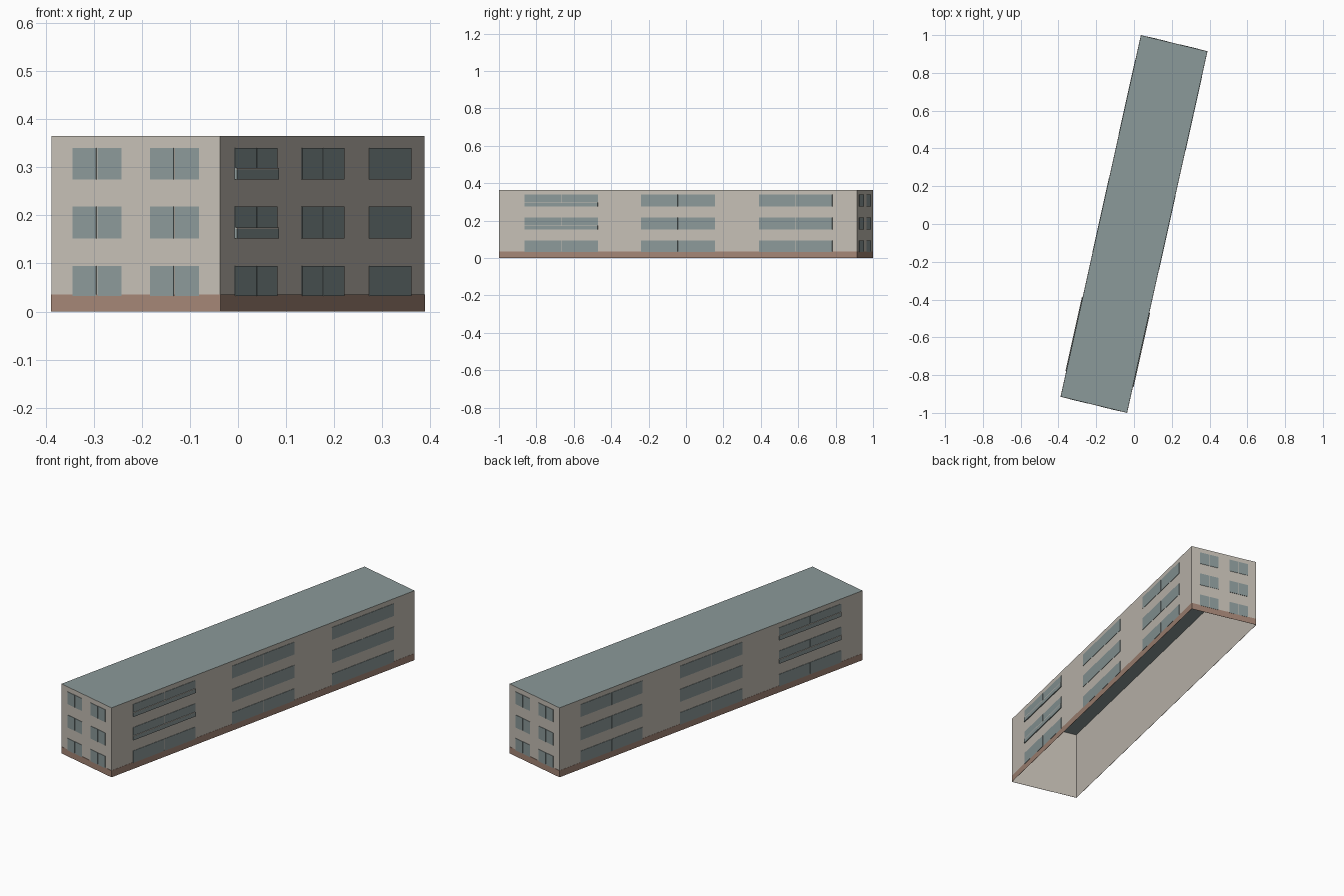
import bpy
import bmesh
from mathutils import Vector

cube = bpy.data.objects.get("Cube")
if cube:
    bpy.data.objects.remove(cube, do_unlink=True)


def material(name, rgb):
    mat = bpy.data.materials.new(name)
    mat.use_nodes = True
    mat.diffuse_color = (*rgb, 1)
    mat.node_tree.nodes["Principled BSDF"].inputs["Base Color"].default_value = (*rgb, 1)
    return mat


PLASTER = material("plaster beige", (0.56, 0.52, 0.46))
GREY = material("slate grey", (0.26, 0.32, 0.32))
BRICK = material("brick brown", (0.37, 0.235, 0.18))

HEIGHT = 0.365
# Footprint corners, anticlockwise from the front left
CORNERS = [Vector(c) for c in ((-0.388, -0.914, 0), (-0.037, -0.999, 0),
                               (0.388, 0.914, 0), (0.037, 0.999, 0))]
WALLS = [(CORNERS[i], CORNERS[(i + 1) % 4]) for i in range(4)]
FLOORS = [(0.032, 0.095), (0.152, 0.218), (0.275, 0.34)]
END_BAYS = [(0.125, 0.415), (0.585, 0.875)]
LONG_BAYS = [(0.071, 0.276), (0.397, 0.603), (0.727, 0.931)]
GAP = 0.003


def finish(name, bm, mats):
    bmesh.ops.recalc_face_normals(bm, faces=bm.faces)
    mesh = bpy.data.meshes.new(name)
    bm.to_mesh(mesh)
    bm.free()
    for mat in mats:
        mesh.materials.append(mat)
    obj = bpy.data.objects.new(name, mesh)
    bpy.context.collection.objects.link(obj)
    return obj


def add_plate(bm, wall, t0, t1, z0, z1, depth):
    """Thin open-backed panel on a wall, from t0 to t1 along its length."""
    a, b = wall
    along = b - a
    out = Vector((along.y, -along.x, 0)).normalized() * depth
    ring = [(t0, z0), (t1, z0), (t1, z1), (t0, z1)]
    base = [a + along * t + Vector((0, 0, z)) for t, z in ring]
    back = [bm.verts.new(p) for p in base]
    front = [bm.verts.new(p + out) for p in base]
    bm.faces.new(front)
    for i in range(4):
        j = (i + 1) % 4
        bm.faces.new((back[i], back[j], front[j], front[i]))


# Building shell: four walls and a roof, open underneath
bm = bmesh.new()
low = [bm.verts.new(c) for c in CORNERS]
high = [bm.verts.new(c + Vector((0, 0, HEIGHT))) for c in CORNERS]
for i in range(4):
    j = (i + 1) % 4
    bm.faces.new((low[i], low[j], high[j], high[i]))
roof = bm.faces.new(high)
roof.material_index = 1
finish("building_shell", bm, [PLASTER, GREY])

# Brick plinth band around the foot of the walls
bm = bmesh.new()
for wall in WALLS:
    add_plate(bm, wall, 0, 1, 0, 0.035, 0.001)
finish("plinth", bm, [BRICK])

# Paired window panes on every wall
for side, wall in zip(("front", "right", "back", "left"), WALLS):
    length = (wall[1] - wall[0]).length
    bays = LONG_BAYS if length > 1 else END_BAYS
    if side == "left":
        bays = [(1 - t1, 1 - t0) for t0, t1 in bays]
    half_gap = GAP / length / 2
    bm = bmesh.new()
    for t0, t1 in bays:
        mid = (t0 + t1) / 2
        for z0, z1 in FLOORS:
            add_plate(bm, wall, t0, mid - half_gap, z0, z1, 0.002)
            add_plate(bm, wall, mid + half_gap, t1, z0, z1, 0.002)
    finish(side + "_windows", bm, [GREY])

    # Balcony panels with a pale rail on the upper floors
    if length > 1:
        t0, t1 = bays[0]
        panels, rails = bmesh.new(), bmesh.new()
        for z0, z1 in FLOORS[1:]:
            add_plate(panels, wall, t0, t1, z0, z0 + 0.02, 0.005)
            add_plate(rails, wall, t0, t1, z0 + 0.02, z0 + 0.023, 0.005)
        finish(side + "_balcony_panels", panels, [GREY])
        finish(side + "_balcony_rails", rails, [PLASTER])
